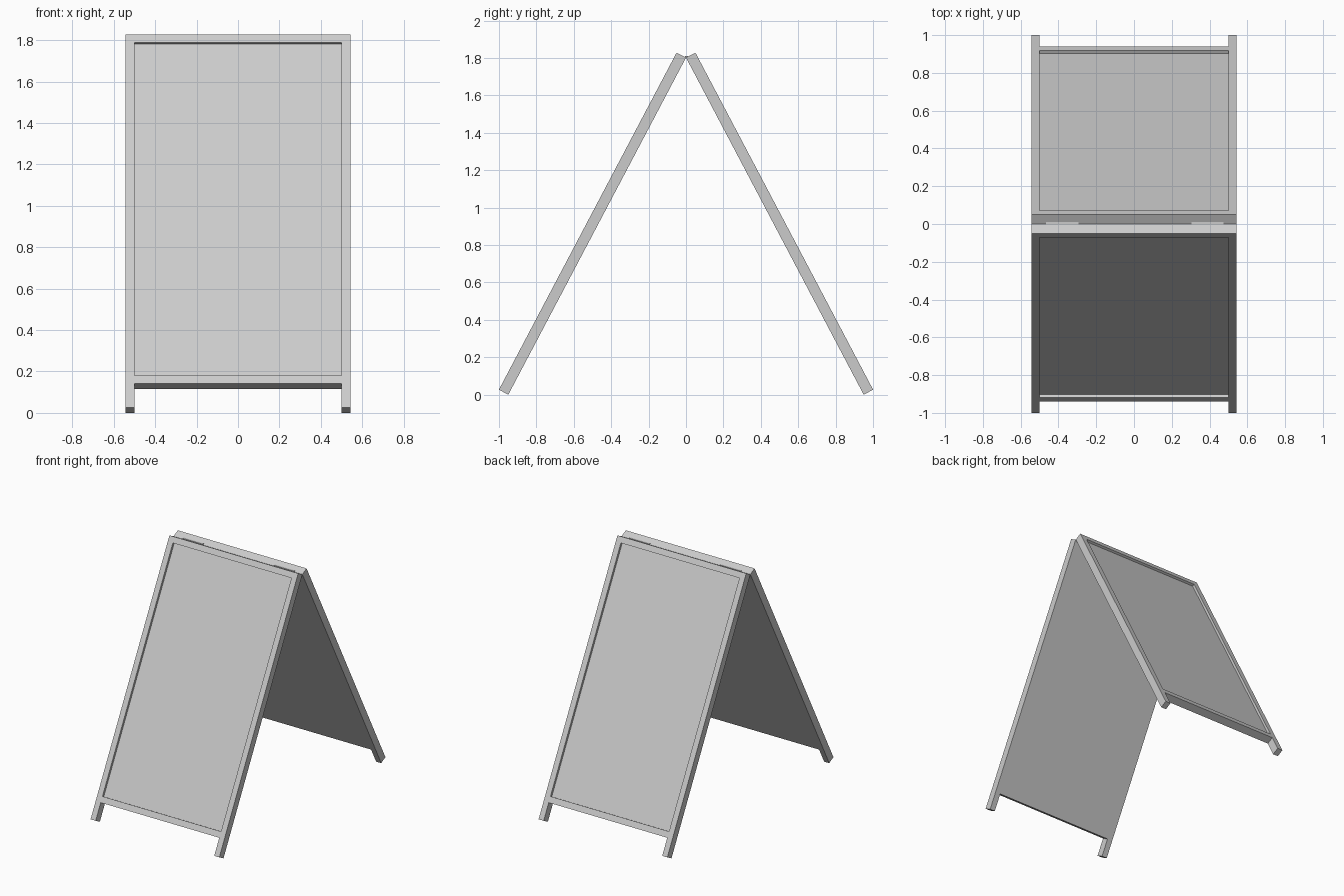
import bpy, bmesh, math
from mathutils import Matrix

default = bpy.data.objects.get("Cube")
if default:
    bpy.data.objects.remove(default, do_unlink=True)

# Dimensions measured in the plane of one board
TILT = math.radians(27.8)
LENGTH, THICK, HALF_W = 2.037, 0.057, 0.543
STILE, RAIL_LOW, RAIL_HIGH = 0.043, 0.13, 0.175
RECESS_TOP, RECESS = 1.993, 0.018
APEX = LENGTH * math.cos(TILT)

grey = bpy.data.materials.new("light_grey")
grey.use_nodes = True
colour = (0.6, 0.6, 0.6, 1)
grey.diffuse_color = colour
grey.node_tree.nodes["Principled BSDF"].inputs["Base Color"].default_value = colour


def finish(name, bm):
    bmesh.ops.recalc_face_normals(bm, faces=bm.faces)
    mesh = bpy.data.meshes.new(name)
    bm.to_mesh(mesh)
    bm.free()
    mesh.materials.append(grey)
    obj = bpy.data.objects.new(name, mesh)
    bpy.context.collection.objects.link(obj)
    return obj


def board(name, turn):
    """Framed board hinged at its inner top edge, with two short legs."""
    bm = bmesh.new()
    inner = HALF_W - STILE
    # Outline with a notch between the legs, split around the display area
    xs = [-HALF_W, -inner, inner, HALF_W]
    zs = [0, RAIL_LOW, RAIL_HIGH, RECESS_TOP, LENGTH]
    grid = [[bm.verts.new((x, -THICK, z - LENGTH)) for x in xs] for z in zs]
    for r in range(4):
        for c in range(3):
            if (r, c) != (0, 1):
                bm.faces.new((grid[r][c], grid[r][c + 1],
                              grid[r + 1][c + 1], grid[r + 1][c]))
    # Thicken towards the inner side
    front = list(bm.faces)
    panel = front[6]
    back = bmesh.ops.extrude_face_region(bm, geom=front, use_keep_orig=True)["geom"]
    bmesh.ops.translate(bm, verts=[v for v in back if isinstance(v, bmesh.types.BMVert)],
                        vec=(0, THICK, 0))
    # Sink the display area
    sunk = bmesh.ops.extrude_face_region(bm, geom=[panel])["geom"]
    bmesh.ops.translate(bm, verts=[v for v in sunk if isinstance(v, bmesh.types.BMVert)],
                        vec=(0, RECESS, 0))
    if panel.is_valid:
        bm.faces.remove(panel)
    # Merge coplanar frame faces
    bmesh.ops.dissolve_limit(bm, angle_limit=0.01, verts=bm.verts, edges=bm.edges)
    bm.transform(Matrix.Rotation(turn, 4, "Z") @ Matrix.Translation((0, 0, APEX))
                 @ Matrix.Rotation(-TILT, 4, "X"))
    return finish(name, bm)


board("front_board", 0)
board("back_board", math.pi)

# Hinge plates lying in the groove between the boards
for name, x in (("right_hinge", -0.38), ("left_hinge", 0.39)):
    bm = bmesh.new()
    bmesh.ops.create_cube(bm, size=1)
    bm.transform(Matrix.Translation((x, 0.002, APEX + 0.004))
                 @ Matrix.Diagonal((0.17, 0.016, 0.009, 1)))
    finish(name, bm)
